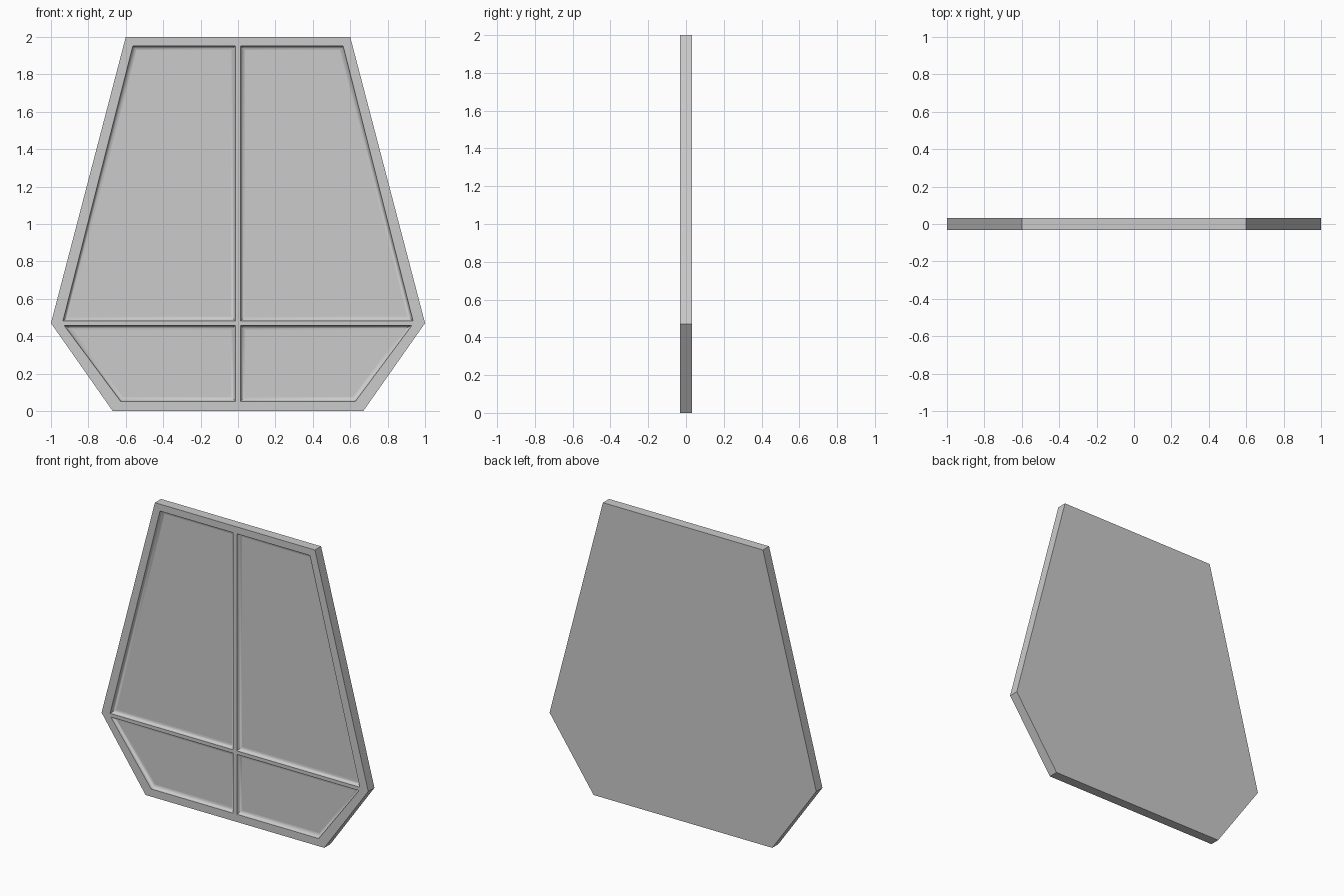
import bpy, bmesh, math
from mathutils import Vector

cube = bpy.data.objects.get("Cube")
if cube:
    bpy.data.objects.remove(cube, do_unlink=True)

HALF = 0.033      # half the panel thickness
FILLET = 0.024    # radius of the concave recess edge
STEPS = 4

grey = bpy.data.materials.new("plain grey")
grey.use_nodes = True
grey.diffuse_color = (0.6, 0.6, 0.6, 1)
grey.node_tree.nodes["Principled BSDF"].inputs["Base Color"].default_value = (0.6, 0.6, 0.6, 1)


def inset(points, d):
    """Move every side of a counter-clockwise polygon inward by d."""
    result = []
    for i, p in enumerate(points):
        p = Vector(p)
        a = (p - Vector(points[i - 1])).normalized()
        b = (Vector(points[(i + 1) % len(points)]) - p).normalized()
        na, nb = Vector((-a.y, a.x)), Vector((-b.y, b.x))
        result.append(p + (na + nb) * d / (1 + na.dot(nb)))
    return result


def ring(bm, points, y):
    return [bm.verts.new((p[0], y, p[1])) for p in points]


def bridge(bm, r1, r2, smooth=False):
    for i in range(len(r1)):
        f = bm.faces.new((r1[i - 1], r1[i], r2[i], r2[i - 1]))
        f.smooth = smooth


def mirrored(points):
    return [(-x, z) for x, z in reversed(points)]


# Outline and recess shapes, counter-clockwise in x and z
outline = [(-0.67, 0), (0.67, 0), (1, 0.47), (0.6, 2), (-0.6, 2), (-1, 0.47)]
upper = [(0.014, 0.482), (0.936, 0.482), (0.562, 1.953), (0.014, 1.953)]
lower = [(0.014, 0.052), (0.628, 0.052), (0.93, 0.458), (0.014, 0.458)]
panes = [upper, lower, mirrored(upper), mirrored(lower)]

bm = bmesh.new()

# Back and outer sides
front = ring(bm, outline, -HALF)
back = ring(bm, outline, HALF)
bm.faces.new(back)
bridge(bm, front, back)

# Recessed panes with concave filleted edges
rims = [front]
for pane in panes:
    rim = ring(bm, pane, -HALF)
    rims.append(rim)
    last = rim
    for s in range(1, STEPS + 1):
        t = math.pi / 2 * s / STEPS
        loop = ring(bm, inset(pane, FILLET * (1 - math.cos(t))),
                    -HALF + FILLET * math.sin(t))
        bridge(bm, last, loop, True)
        last = loop
    bm.faces.new(last)

# Flat front frame and bars between the rims
edges = [bm.edges.get((r[i - 1], r[i])) for r in rims for i in range(len(r))]
bmesh.ops.triangle_fill(bm, use_beauty=True, edges=edges, normal=(0, -1, 0))
bmesh.ops.recalc_face_normals(bm, faces=bm.faces)
for e in bm.edges:
    e.smooth = e.calc_face_angle(0) < math.radians(30)

mesh = bpy.data.meshes.new("window_panel")
bm.to_mesh(mesh)
bm.free()
mesh.materials.append(grey)
panel = bpy.data.objects.new("window_panel", mesh)
bpy.context.collection.objects.link(panel)
